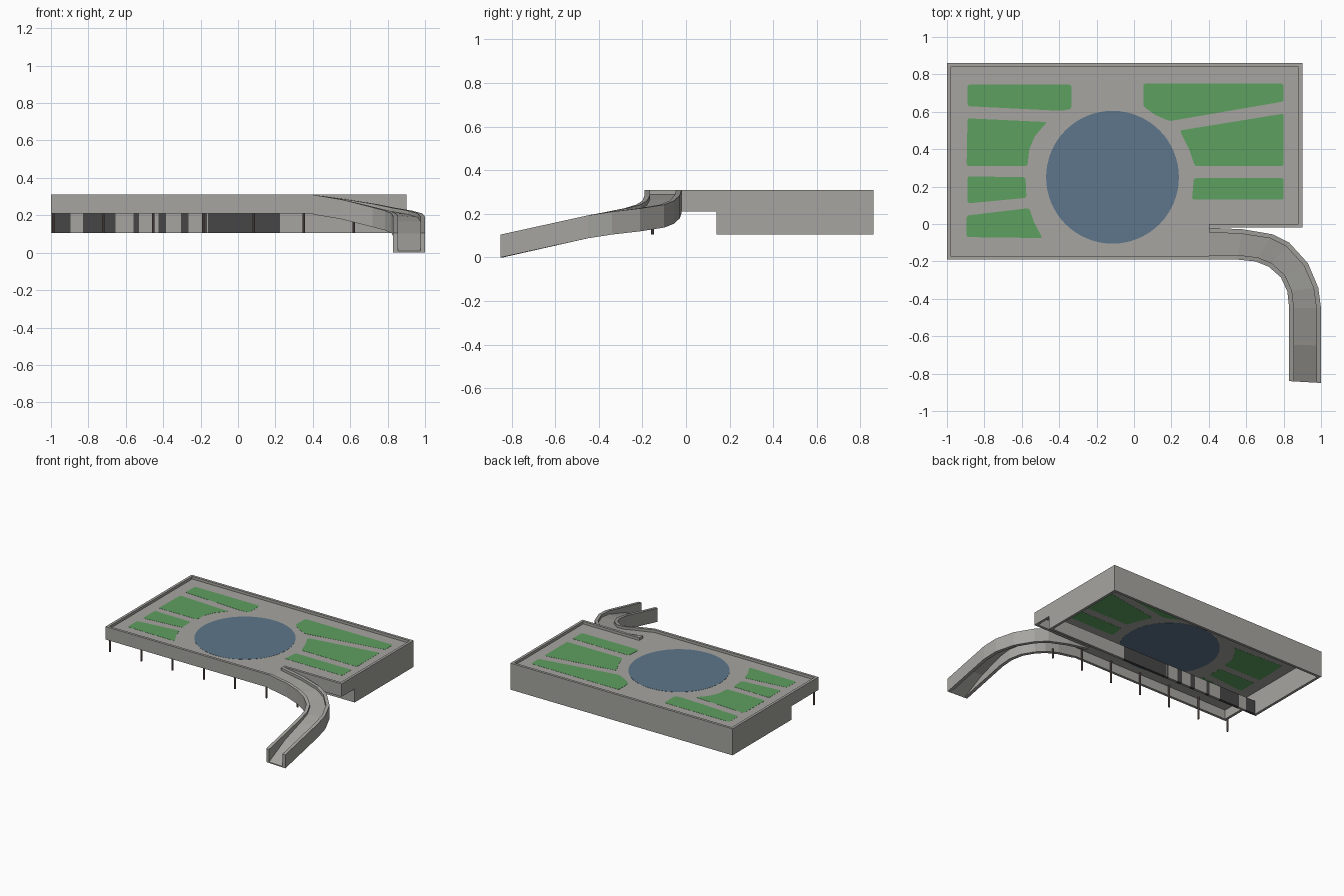
import bpy, bmesh, math
from mathutils import Vector

cube = bpy.data.objects.get("Cube")
if cube:
    bpy.data.objects.remove(cube, do_unlink=True)


def material(name, rgb):
    m = bpy.data.materials.new(name)
    m.use_nodes = True
    m.diffuse_color = (*rgb, 1)
    b = m.node_tree.nodes["Principled BSDF"]
    b.inputs["Base Color"].default_value = (*rgb, 1)
    b.inputs["Roughness"].default_value = 0.8
    return m


CONCRETE = material("concrete grey", (0.38, 0.375, 0.35))
GRASS = material("lawn green", (0.11, 0.35, 0.115))
WATER = material("pool blue", (0.11, 0.18, 0.26))
DARK = material("dark glazing", (0.062, 0.062, 0.062))
POST = material("column brown grey", (0.17, 0.13, 0.12))

TOP, DECK, SOFFIT, BASE = 0.31, 0.29, 0.21, 0.105
T = 0.02  # wall thickness


def finish(name, bm, mat):
    bmesh.ops.recalc_face_normals(bm, faces=bm.faces[:])
    me = bpy.data.meshes.new(name)
    bm.to_mesh(me)
    bm.free()
    me.materials.append(mat)
    ob = bpy.data.objects.new(name, me)
    bpy.context.collection.objects.link(ob)
    return ob


def box(name, x, y, z, mat=CONCRETE):
    bm = bmesh.new()
    bmesh.ops.create_cube(bm, size=1)
    for v in bm.verts:
        v.co = Vector([(r[0] + r[1]) / 2 + c * (r[1] - r[0])
                       for c, r in zip(v.co, (x, y, z))])
    return finish(name, bm, mat)


def slab(name, pts, z0, z1, mat, rounding=0):
    bm = bmesh.new()
    face = bm.faces.new([bm.verts.new((px, py, z0)) for px, py in pts])
    if rounding:
        bmesh.ops.bevel(bm, geom=bm.verts[:], offset=rounding, segments=3,
                        affect='VERTICES', profile=0.5)
    ext = bmesh.ops.extrude_face_region(bm, geom=bm.faces[:])
    for v in ext["geom"]:
        if isinstance(v, bmesh.types.BMVert):
            v.co.z = z1
    return finish(name, bm, mat)


# Thin deck, with a notch at the front left where the ramp leaves
slab("deck", [(-1 + T, -0.19 + T), (0.4, -0.19 + T), (0.4, -0.02 + T),
              (0.9 - T, -0.02 + T), (0.9 - T, 0.86 - T), (-1 + T, 0.86 - T)],
     DECK - 0.008, DECK, CONCRETE)

# Perimeter walls, standing above the deck as a parapet
box("back_wall", (-1, 0.9), (0.86 - T, 0.86), (BASE, TOP))
box("front_fascia", (-1, 0.4), (-0.19, -0.19 + T), (SOFFIT, TOP))
box("notch_fascia", (0.4, 0.9), (-0.02, -0.02 + T), (SOFFIT, TOP))
for side, x, y0 in (("right", -1, -0.19 + T), ("left", 0.9 - T, -0.02 + T)):
    box(side + "_fascia", (x, x + T), (y0, 0.86 - T), (SOFFIT, TOP))
    box(side + "_lower_wall", (x, x + T), (0.14, 0.86 - T), (BASE, SOFFIT))

# Recessed lower front: alternating glazing and solid piers
glazing = [(-0.98, -0.895), (-0.83, -0.655), (-0.56, -0.53), (-0.425, -0.385),
           (-0.305, -0.265), (-0.185, -0.165), (-0.16, 0.225)]
cursor = -0.98
for i, (a, b) in enumerate(glazing):
    if a > cursor:
        box(f"pier_{i}", (cursor, a), (0.14, 0.14 + T), (BASE, SOFFIT))
    box(f"glazing_{i}", (a, b), (0.14, 0.14 + T), (BASE, SOFFIT), DARK)
    cursor = b
box("solid_front_wall", (cursor, 0.88), (0.14, 0.14 + T), (BASE, SOFFIT))

# Row of slim columns under the overhang
for i in range(7):
    x = -0.987 + 0.2675 * i
    bm = bmesh.new()
    top = DECK - 0.008 if i < 6 else 0.18
    bmesh.ops.create_cone(bm, cap_ends=True, segments=10, radius1=0.007,
                          radius2=0.007, depth=top - BASE)
    bmesh.ops.translate(bm, verts=bm.verts[:], vec=(x, -0.153, (top + BASE) / 2))
    finish(f"column_{i}", bm, POST)

# Pool and lawns, flush plates that also show on the underside
Z0, Z1 = DECK - 0.0088, DECK + 0.001
slab("pool", [(-0.115 + 0.355 * math.cos(math.tau * k / 64),
               0.25 + 0.355 * math.sin(math.tau * k / 64)) for k in range(64)],
     Z0, Z1, WATER)
lawns = [
    [(-.89, .745), (-.335, .745), (-.335, .615), (-.39, .605), (-.89, .63)],
    [(-.89, .565), (-.465, .545), (-.53, .47), (-.56, .40), (-.57, .31), (-.895, .31)],
    [(-.89, .255), (-.58, .25), (-.575, .14), (-.89, .11)],
    [(-.895, .045), (-.56, .085), (-.535, .01), (-.49, -.075), (-.895, -.07)],
    [(.05, .75), (.8, .75), (.8, .655), (.19, .55), (.11, .585), (.05, .63)],
    [(.8, .59), (.245, .50), (.295, .40), (.325, .31), (.8, .31)],
    [(.32, .245), (.8, .245), (.8, .13), (.31, .13)],
]
for i, pts in enumerate(lawns):
    slab(f"lawn_{i}", pts, Z0, Z1, GRASS, 0.012)

# Curved ramp: outer edge, inner edge, wall top, depth of roadway below wall top
stations = [
    ((.40, -.02), (.40, -.19), .31, .02),
    ((.58, -.028), (.55, -.19), .285, .02),
    ((.74, -.055), (.65, -.20), .26, .02),
    ((.83, -.10), (.72, -.228), .242, .02),
    ((.93, -.21), (.785, -.285), .225, .02),
    ((.985, -.34), (.82, -.36), .21, .02),
    ((1.0, -.45), (.83, -.45), .193, .025),
    ((1.0, -.65), (.83, -.645), .149, .045),
    ((1.0, -.85), (.83, -.84), .105, .097),
]
bm = bmesh.new()
rings = []
for outer, inner, top, depth in stations:
    o, i = Vector(outer), Vector(inner)
    step = (i - o).normalized() * 0.025
    oi, ii = o + step, i - step
    low, road = top - 0.105, top - depth
    section = [(o, top), (o, low), (oi, low), (oi, road - 0.008),
               (ii, road - 0.008), (ii, low), (i, low), (i, top),
               (ii, top), (ii, road), (oi, road), (oi, top)]
    rings.append([bm.verts.new((p.x, p.y, z)) for p, z in section])
for a, b in zip(rings, rings[1:]):
    for k in range(12):
        n = (k + 1) % 12
        bm.faces.new((a[k], a[n], b[n], b[k]))
for ring in (rings[0], rings[-1]):
    bm.faces.new((ring[0], ring[1], ring[2], ring[3], ring[10], ring[11]))
    bm.faces.new((ring[3], ring[4], ring[9], ring[10]))
    bm.faces.new((ring[4], ring[5], ring[6], ring[7], ring[8], ring[9]))
finish("ramp", bm, CONCRETE)
